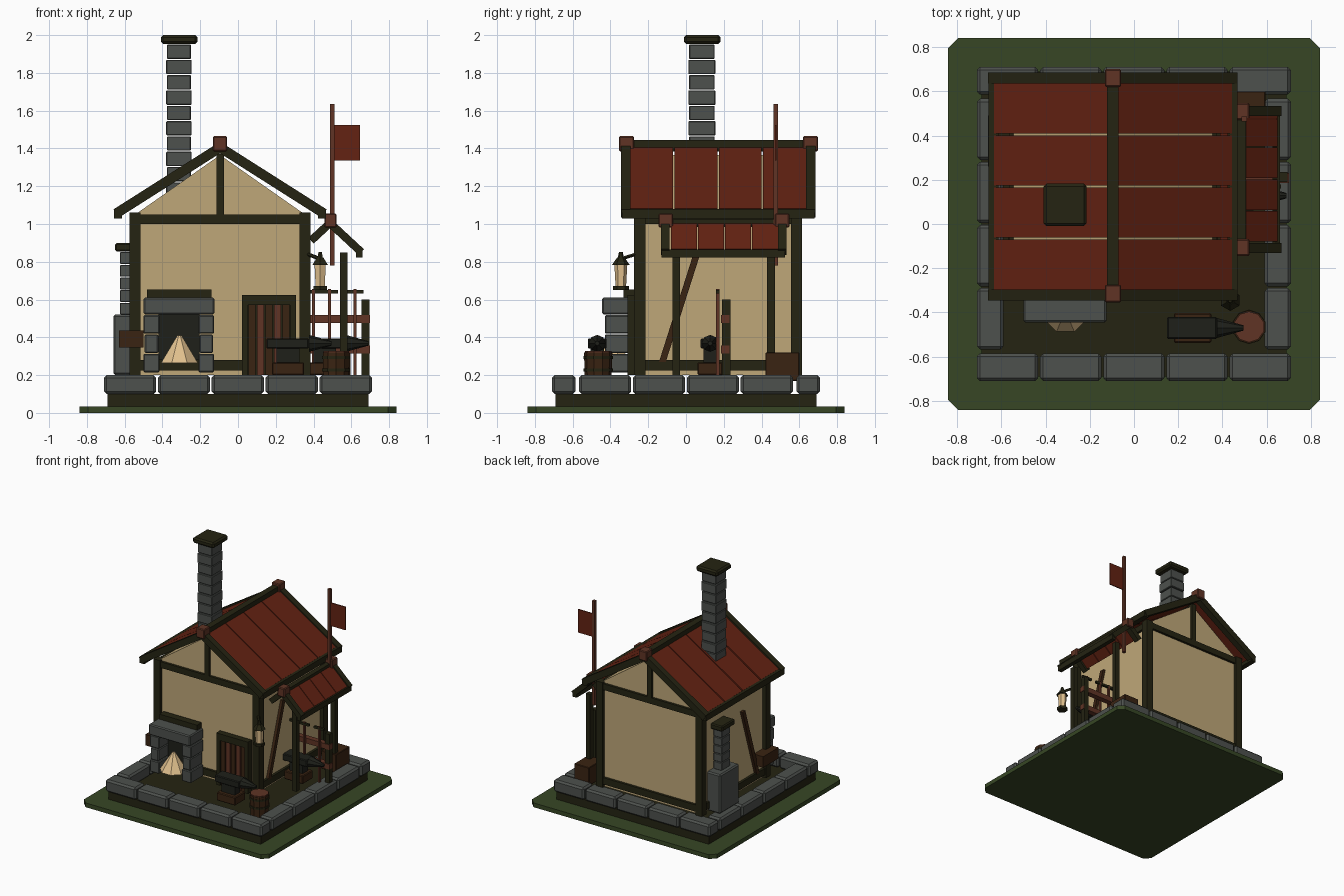
import bpy, bmesh, math
from mathutils import Vector, Matrix

if "Cube" in bpy.data.objects:
    bpy.data.objects.remove(bpy.data.objects["Cube"])


def material(name, r, g, b):
    m = bpy.data.materials.new(name)
    m.diffuse_color = (r, g, b, 1)
    m.use_nodes = True
    m.node_tree.nodes["Principled BSDF"].inputs["Base Color"].default_value = m.diffuse_color
    return m


GRASS = material("grass", 0.038, 0.062, 0.018)
STONE = material("stone", 0.075, 0.082, 0.075)
TIMBER = material("dark_timber", 0.018, 0.017, 0.006)
PLASTER = material("plaster", 0.52, 0.39, 0.19)
RED = material("roof_red", 0.125, 0.016, 0.006)
SIENNA = material("reddish_wood", 0.115, 0.034, 0.018)
BROWN = material("brown_wood", 0.042, 0.017, 0.006)
GLOW = material("glow", 0.75, 0.53, 0.27)
IRON = material("iron", 0.013, 0.014, 0.010)


def finish(name, mat, bm, bevel=0.0):
    if bevel:
        bmesh.ops.bevel(bm, geom=bm.edges[:], offset=bevel, segments=1, affect='EDGES')
    bmesh.ops.recalc_face_normals(bm, faces=bm.faces[:])
    me = bpy.data.meshes.new(name)
    bm.to_mesh(me)
    bm.free()
    me.materials.append(mat)
    ob = bpy.data.objects.new(name, me)
    bpy.context.collection.objects.link(ob)
    return ob


def box(name, mat, x0, x1, y0, y1, z0, z1, bevel=0.0):
    bm = bmesh.new()
    bmesh.ops.create_cube(bm, size=1)
    for v in bm.verts:
        v.co = ((x0 + x1) / 2 + v.co.x * (x1 - x0),
                (y0 + y1) / 2 + v.co.y * (y1 - y0),
                (z0 + z1) / 2 + v.co.z * (z1 - z0))
    return finish(name, mat, bm, bevel)


def prism(name, mat, pts, a0, a1, axis='y'):
    """Extrude a profile: (x, z) points along y, or (x, y) points along z."""
    bm = bmesh.new()
    put = (lambda p, a: (p[0], a, p[1])) if axis == 'y' else (lambda p, a: (p[0], p[1], a))
    lo = [bm.verts.new(put(p, a0)) for p in pts]
    hi = [bm.verts.new(put(p, a1)) for p in pts]
    bm.faces.new(lo)
    bm.faces.new(hi)
    n = len(pts)
    for i in range(n):
        bm.faces.new((lo[i], lo[(i + 1) % n], hi[(i + 1) % n], hi[i]))
    return finish(name, mat, bm)


def slope(name, mat, p, q, y0, y1, t):
    """Slab along the line p-q in the xz plane, thickness t."""
    d = (Vector(q) - Vector(p)).normalized()
    n = Vector((-d.y, d.x)) * t / 2
    p, q = Vector(p), Vector(q)
    return prism(name, mat, [p + n, q + n, q - n, p - n], y0, y1)


def cone(name, mat, c, r1, r2, h, n=8, direction=(0, 0, 1), turn=0.0):
    """Cone or cylinder starting at c and pointing along direction."""
    bm = bmesh.new()
    bmesh.ops.create_cone(bm, cap_ends=True, segments=n, radius1=r1, radius2=r2, depth=h)
    rot = Vector((0, 0, 1)).rotation_difference(Vector(direction)).to_matrix().to_4x4()
    bm.transform(Matrix.Translation(c) @ rot @ Matrix.Translation((0, 0, h / 2))
                 @ Matrix.Rotation(turn, 4, 'Z'))
    return finish(name, mat, bm)


# ground slab with cut corners, earth plinth
e, c = 0.84, 0.795
prism("grass_slab", GRASS, [(-e, -c), (-c, -e), (c, -e), (e, -c), (e, c), (c, e), (-c, e), (-e, c)],
      0, 0.035, 'z')
box("earth_plinth", TIMBER, -0.69, 0.69, -0.69, 0.69, 0.035, 0.1)

# border stones
for s in (-1, 1):
    for i in range(5):
        x = -0.71 + i * 0.2855
        y = sorted((s * 0.585, s * 0.71))
        box("border_stone", STONE, x, x + 0.277, y[0], y[1], 0.1, 0.2, 0.014)
    for i in range(4):
        y = -0.571 + i * 0.2855
        x = sorted((s * 0.59, s * 0.71))
        box("side_border_stone", STONE, x[0], x[1], y + 0.004, y + 0.281, 0.1, 0.2, 0.014)

# house body and gable
CX = -0.095
box("plaster_walls", PLASTER, -0.545, 0.355, -0.25, 0.59, 0.2, 1.05)
prism("gable_wall", PLASTER, [(-0.545, 1.05), (0.355, 1.05), (CX, 1.365)], -0.25, 0.59)
for x in (-0.575, 0.325):
    for y in (-0.275, 0.555):
        box("corner_post", TIMBER, x, x + 0.06, y, y + 0.06, 0.2, 1.06)
    box("side_sill", TIMBER, x + 0.01, x + 0.05, -0.25, 0.59, 0.225, 0.28)
    box("side_wall_plate", TIMBER, x + 0.01, x + 0.05, -0.25, 0.59, 1.0, 1.05)
for y in (-0.27, 0.56):
    box("tie_beam", TIMBER, -0.57, 0.38, y, y + 0.05, 1.0, 1.05)
    box("end_sill", TIMBER, -0.57, 0.38, y, y + 0.05, 0.225, 0.28)
    box("gable_post", TIMBER, CX - 0.02, CX + 0.02, y, y + 0.05, 1.05, 1.37)
for x in (-0.56, 0.345):
    bm = bmesh.new()
    bmesh.ops.create_cube(bm, size=1)
    a, b = Vector((x + 0.012, 0.06, 0.85)), Vector((x + 0.012, -0.125, 0.27))
    for v in bm.verts:
        m = b if v.co.z < 0 else a
        v.co = m + Vector((v.co.x * 0.04, v.co.y * 0.036, 0))
    finish("wall_brace", BROWN, bm)

# main roof
for s in (-1, 1):
    P = lambda d, lift=0.0: (CX + s * d, 1.405 - 0.635 * d + lift)
    for i in range(4):
        y = -0.295 + i * 0.2345
        slope("roof_panel", RED, P(0.015), P(0.53), y, y + 0.226, 0.03)
    for y in (-0.345, 0.635):
        slope("verge_rafter", TIMBER, P(0), P(0.55, 0.0), y, y + 0.05, 0.052)
    x = CX + s * 0.54
    box("eave_beam", TIMBER, x - 0.022, x + 0.022, -0.34, 0.68, 1.03, 1.08)
box("ridge_beam", TIMBER, CX - 0.026, CX + 0.026, -0.33, 0.67, 1.385, 1.445)
for y in (-0.355, 0.62):
    box("ridge_end_block", SIENNA, CX - 0.037, CX + 0.037, y, y + 0.08, 1.385, 1.465, 0.006)

# main chimney
for i in range(10):
    z = 1.145 + i * 0.081
    w = 0.004 * (i % 2)
    box("chimney_course", STONE, -0.38 + w, -0.245 - w, 0.012 + w, 0.156 - w, z, z + 0.076, 0.004)
box("chimney_cap", TIMBER, -0.408, -0.215, -0.01, 0.182, 1.953, 2.0, 0.012)

# side stove and its flue
box("stove_block", STONE, -0.66, -0.53, 0.25, 0.5, 0.2, 0.52, 0.01)
for i in range(5):
    z = 0.52 + i * 0.067
    box("flue_course", STONE, -0.624, -0.55, 0.32, 0.43, z, z + 0.063, 0.003)
box("flue_cap", TIMBER, -0.65, -0.54, 0.29, 0.46, 0.855, 0.9, 0.008)
box("side_crate", BROWN, -0.63, -0.5, -0.3, -0.1, 0.345, 0.435)

# front hearth
for x in (-0.5, -0.21):
    for i in range(3):
        z = 0.215 + i * 0.102
        w = 0.006 * (i % 2)
        box("hearth_pillar_stone", STONE, x + w, x + 0.084 - w, -0.43, -0.27, z, z + 0.098, 0.006)
box("hearth_lintel", STONE, -0.5, -0.125, -0.445, -0.27, 0.522, 0.61, 0.008)
box("hearth_top", TIMBER, -0.483, -0.14, -0.33, -0.27, 0.6, 0.652)
box("hearth_back", IRON, -0.42, -0.205, -0.31, -0.27, 0.28, 0.525)
cone("hearth_fire", GLOW, (-0.31, -0.39, 0.265), 0.105, 0.012, 0.145, 8, turn=math.pi / 8)

# front door
box("door_back", TIMBER, 0.03, 0.295, -0.285, -0.25, 0.2, 0.6)
for x in (0.02, 0.275):
    box("door_jamb", TIMBER, x, x + 0.032, -0.31, -0.26, 0.2, 0.625)
box("door_head", TIMBER, 0.02, 0.307, -0.31, -0.26, 0.57, 0.625)
for i in range(5):
    x = 0.056 + i * 0.045
    box("door_plank", (BROWN, SIENNA)[i % 2], x, x + 0.036, -0.298, -0.28, 0.2, 0.57)


# anvils on wooden blocks
def anvil(x, y):
    box("anvil_block", BROWN, x - 0.085, x + 0.085, y - 0.067, y + 0.067, 0.2, 0.268, 0.006)
    box("anvil_waist", IRON, x - 0.06, x + 0.06, y - 0.035, y + 0.035, 0.268, 0.345)
    box("anvil_body", IRON, x - 0.115, x + 0.11, y - 0.05, y + 0.05, 0.34, 0.395, 0.006)
    cone("anvil_horn", IRON, (x + 0.11, y, 0.368), 0.045, 0.012, 0.12, 8, (1, 0, 0))


anvil(0.265, -0.47)
anvil(0.46, 0.128)

# barrel
cone("barrel", BROWN, (0.52, -0.465, 0.1), 0.068, 0.075, 0.22, 10)
for z in (0.22, 0.285):
    cone("barrel_hoop", TIMBER, (0.52, -0.465, z), 0.078, 0.078, 0.016, 10)
cone("barrel_lid", SIENNA, (0.52, -0.465, 0.32), 0.07, 0.07, 0.008, 10)

# porch frame and roof
PX = 0.487
for y in (-0.072, 0.43):
    box("porch_post", TIMBER, 0.54, 0.58, y, y + 0.04, 0.2, 0.85)
for s, dmax in ((-1, 0.1), (1, 0.165)):
    Q = lambda d: (PX + s * d, 1.005 - 0.93 * d)
    for i in range(4):
        y = -0.08 + i * 0.1435
        slope("porch_panel", RED, Q(0.01), Q(dmax - 0.01), y, y + 0.138, 0.022)
    for y in (-0.132, 0.488):
        slope("porch_verge", TIMBER, Q(0), Q(dmax), y, y + 0.045, 0.042)
box("porch_eave", TIMBER, 0.625, 0.66, -0.13, 0.525, 0.822, 0.866)
box("porch_ridge", TIMBER, PX - 0.02, PX + 0.02, -0.12, 0.52, 0.985, 1.025)
for y in (-0.145, 0.47):
    box("porch_ridge_block", SIENNA, PX - 0.03, PX + 0.035, y, y + 0.077, 0.982, 1.055, 0.006)

# rack with poles under the porch
box("rack_post", TIMBER, 0.655, 0.695, 0.19, 0.235, 0.2, 0.6)
for z in (0.315, 0.475):
    box("rack_rail", SIENNA, 0.37, 0.7, 0.185, 0.23, z, z + 0.043)
for x in (0.4, 0.485, 0.62):
    box("rack_tool", SIENNA, x - 0.008, x + 0.008, 0.16, 0.178, 0.2, 0.655)
    box("rack_tool_guard", TIMBER, x - 0.045, x + 0.045, 0.16, 0.178, 0.632, 0.65)

# crate and flag
box("crate", BROWN, 0.46, 0.595, 0.42, 0.6, 0.17, 0.32, 0.004)
box("flag_pole", SIENNA, 0.487, 0.511, 0.463, 0.487, 0.78, 1.635)
box("flag", RED, 0.511, 0.645, 0.471, 0.479, 1.335, 1.525)

# lantern on its hook
L = (0.435, -0.345)
cone("lantern_base", TIMBER, (*L, 0.65), 0.042, 0.042, 0.022, 6)
cone("lantern_glass", GLOW, (*L, 0.672), 0.028, 0.034, 0.11, 6)
cone("lantern_cap", TIMBER, (*L, 0.782), 0.048, 0.02, 0.04, 6)
cone("lantern_knob", TIMBER, (*L, 0.822), 0.016, 0.01, 0.03, 6)
arm = Vector((0.37, -0.265, 0.84)) - Vector((*L, 0.815))
cone("lantern_arm", TIMBER, (*L, 0.815), 0.01, 0.01, arm.length, 6, arm.normalized())
